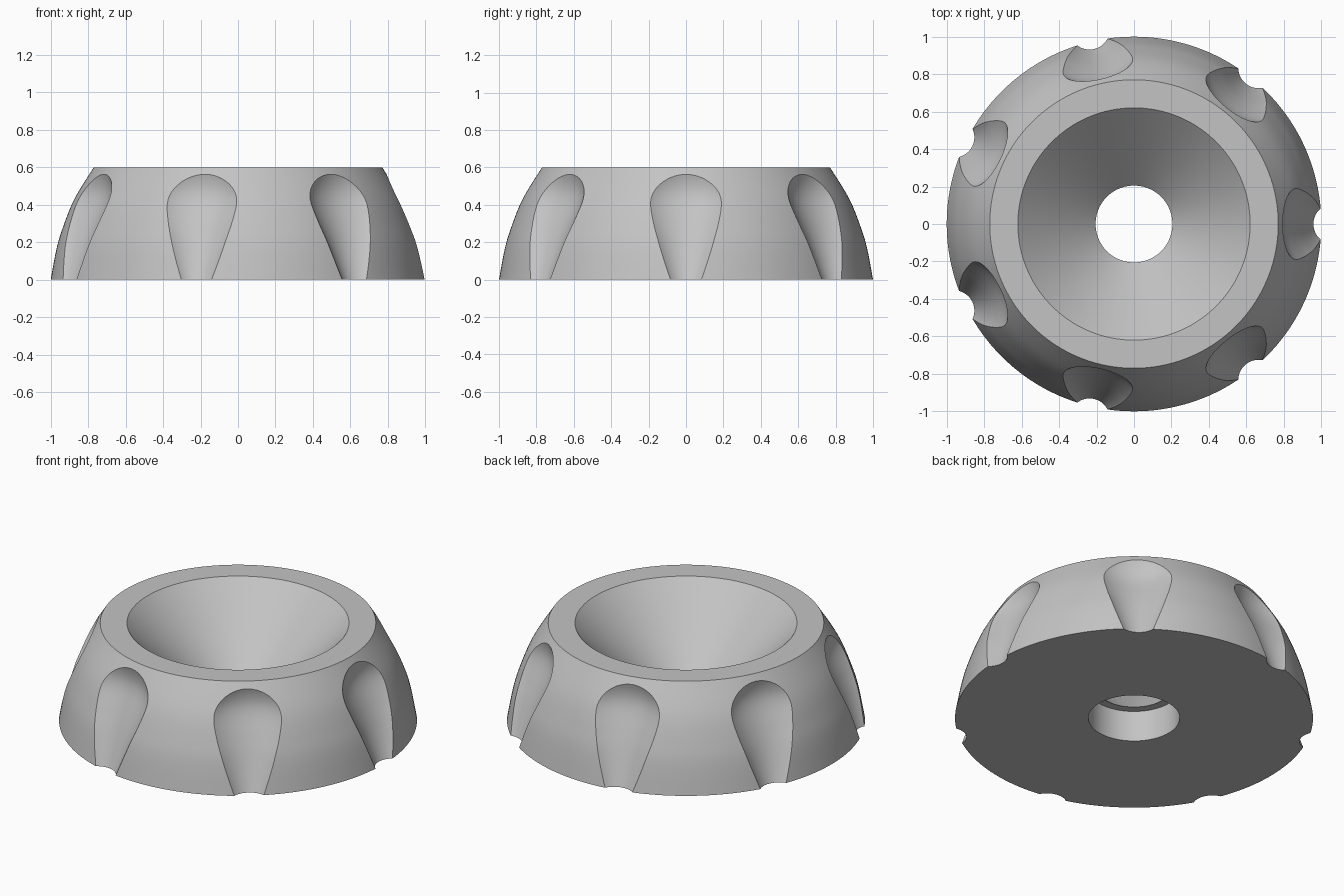
import bpy, bmesh, math

if "Cube" in bpy.data.objects:
    bpy.data.objects.remove(bpy.data.objects["Cube"])

GROOVES = 7

grey = bpy.data.materials.new("plain grey")
grey.use_nodes = True
colour = (0.55, 0.55, 0.55, 1)
grey.diffuse_color = colour
grey.node_tree.nodes["Principled BSDF"].inputs["Base Color"].default_value = colour


def smooth_path(pts, steps):
    """Catmull-Rom curve through the points."""
    ext = [pts[0]] + pts + [pts[-1]]
    out = []
    for p0, p1, p2, p3 in zip(ext, ext[1:], ext[2:], ext[3:]):
        for i in range(steps):
            t = i / steps
            out.append(tuple(
                0.5 * (2 * b + (c - a) * t + (2 * a - 5 * b + 4 * c - d) * t * t
                       + (3 * b - a - 3 * c + d) * t ** 3)
                for a, b, c, d in zip(p0, p1, p2, p3)))
    return out + [pts[-1]]


def loft(name, rings, segments, closed):
    """Skin circles given as (centre x, radius, z); closed joins last to first."""
    bm = bmesh.new()
    loops = []
    for cx, r, z in rings:
        loops.append([bm.verts.new((cx + r * math.cos(a), r * math.sin(a), z))
                      for a in (math.tau * i / segments for i in range(segments))])
    pairs = list(zip(loops, loops[1:]))
    if closed:
        pairs.append((loops[-1], loops[0]))
    else:
        bm.faces.new(loops[0])
        bm.faces.new(loops[-1])
    for lo, hi in pairs:
        for i in range(segments):
            j = (i + 1) % segments
            bm.faces.new((lo[i], lo[j], hi[j], hi[i]))
    bmesh.ops.recalc_face_normals(bm, faces=bm.faces)
    mesh = bpy.data.meshes.new(name)
    bm.to_mesh(mesh)
    bm.free()
    obj = bpy.data.objects.new(name, mesh)
    bpy.context.collection.objects.link(obj)
    mesh.materials.append(grey)
    return obj


# Body: domed outer wall, flat rim, conical bowl, stepped centre hole
outer = smooth_path([(1, 0), (0.97, 0.16), (0.938, 0.27), (0.874, 0.43), (0.77, 0.6)], 5)
inner = [(0.62, 0.6), (0.205, 0.19), (0.255, 0.19), (0.255, 0)]
body = loft("grip_ring", [(0, r, z) for r, z in outer + inner], 168, True)

# Teardrop cutter: (deepest x, radius, height), widening upward to a round end
flute = smooth_path([(0.978, 0.084, -0.05), (0.958, 0.108, 0), (0.885, 0.2, 0.2),
                     (0.845, 0.26, 0.3), (0.792, 0.318, 0.43), (0.785, 0.32, 0.52),
                     (0.81, 0.29, 0.62)], 5)
cutter = loft("groove_cutter", [(d + r, r, z) for d, r, z in flute], 96, False)
cutter.hide_render = True

# Grooves cut evenly around the outer wall
cutters = [cutter]
for k in range(1, GROOVES):
    twin = cutter.copy()
    twin.rotation_euler.z = math.tau * k / GROOVES
    bpy.context.collection.objects.link(twin)
    cutters.append(twin)
bpy.context.view_layer.objects.active = body
for c in cutters:
    mod = body.modifiers.new("groove", 'BOOLEAN')
    mod.operation = 'DIFFERENCE'
    mod.solver = 'EXACT'
    mod.object = c
    bpy.ops.object.modifier_apply(modifier=mod.name)
for c in cutters:
    bpy.data.objects.remove(c)

# Smooth shading with crisp edges
bpy.ops.object.select_all(action='DESELECT')
body.select_set(True)
bpy.ops.object.shade_smooth_by_angle(angle=math.radians(25))
